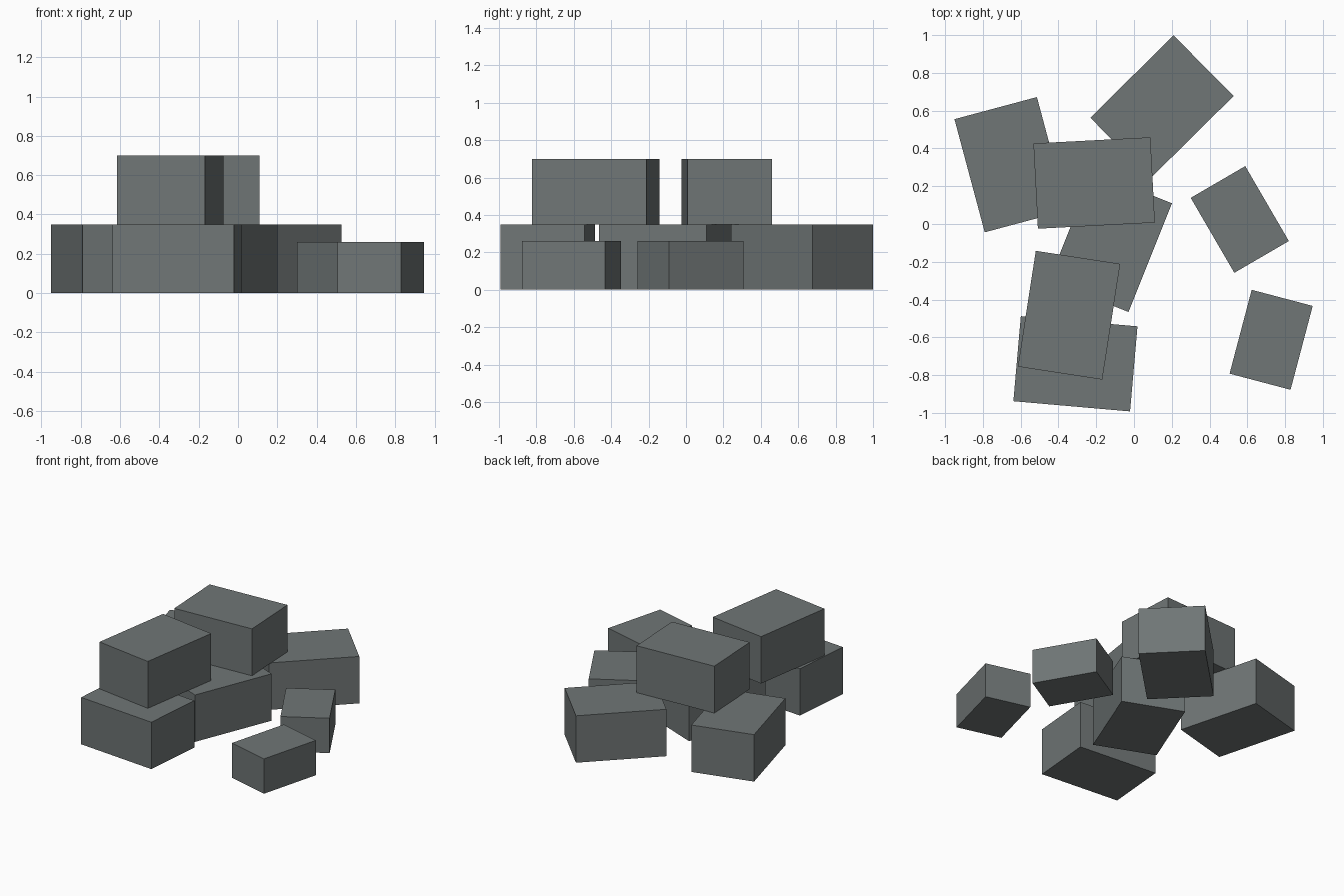
import bpy
import bmesh
import math
from mathutils import Matrix

if "Cube" in bpy.data.objects:
    bpy.data.objects.remove(bpy.data.objects["Cube"])

# One flat grey stone colour
stone = bpy.data.materials.new("slate grey")
stone.diffuse_color = (0.16, 0.18, 0.18, 1.0)
stone.use_nodes = True
stone.node_tree.nodes["Principled BSDF"].inputs["Base Color"].default_value = stone.diffuse_color

LARGE = (0.62, 0.452, 0.35)
SMALL = (0.459, 0.334, 0.26)


def block(name, size, x, y, base, angle):
    """Rectangular block resting at height base, turned about z."""
    mesh = bpy.data.meshes.new(name)
    bm = bmesh.new()
    bmesh.ops.create_cube(bm, size=1.0, matrix=Matrix.Diagonal((*size, 1.0)))
    bm.to_mesh(mesh)
    bm.free()
    mesh.materials.append(stone)
    obj = bpy.data.objects.new(name, mesh)
    obj.location = (x, y, base + size[2] / 2)
    obj.rotation_euler.z = math.radians(angle)
    bpy.context.collection.objects.link(obj)


# Bottom layer of large blocks
block("back_block", LARGE, 0.148, 0.62, 0, 44.7)
block("left_block", LARGE, -0.652, 0.314, 0, 105)
block("middle_block", LARGE, -0.124, -0.094, 0, 68.2)
block("front_block", LARGE, -0.31, -0.74, 0, -5)

# Two large blocks stacked on top
block("upper_front_block", LARGE, -0.344, -0.483, LARGE[2], 81.2)
block("upper_back_block", LARGE, -0.211, 0.217, LARGE[2], 3)

# Loose small blocks on the right
block("small_back_block", SMALL, 0.56, 0.024, 0, -59.8)
block("small_front_block", SMALL, 0.726, -0.613, 0, 75.2)
